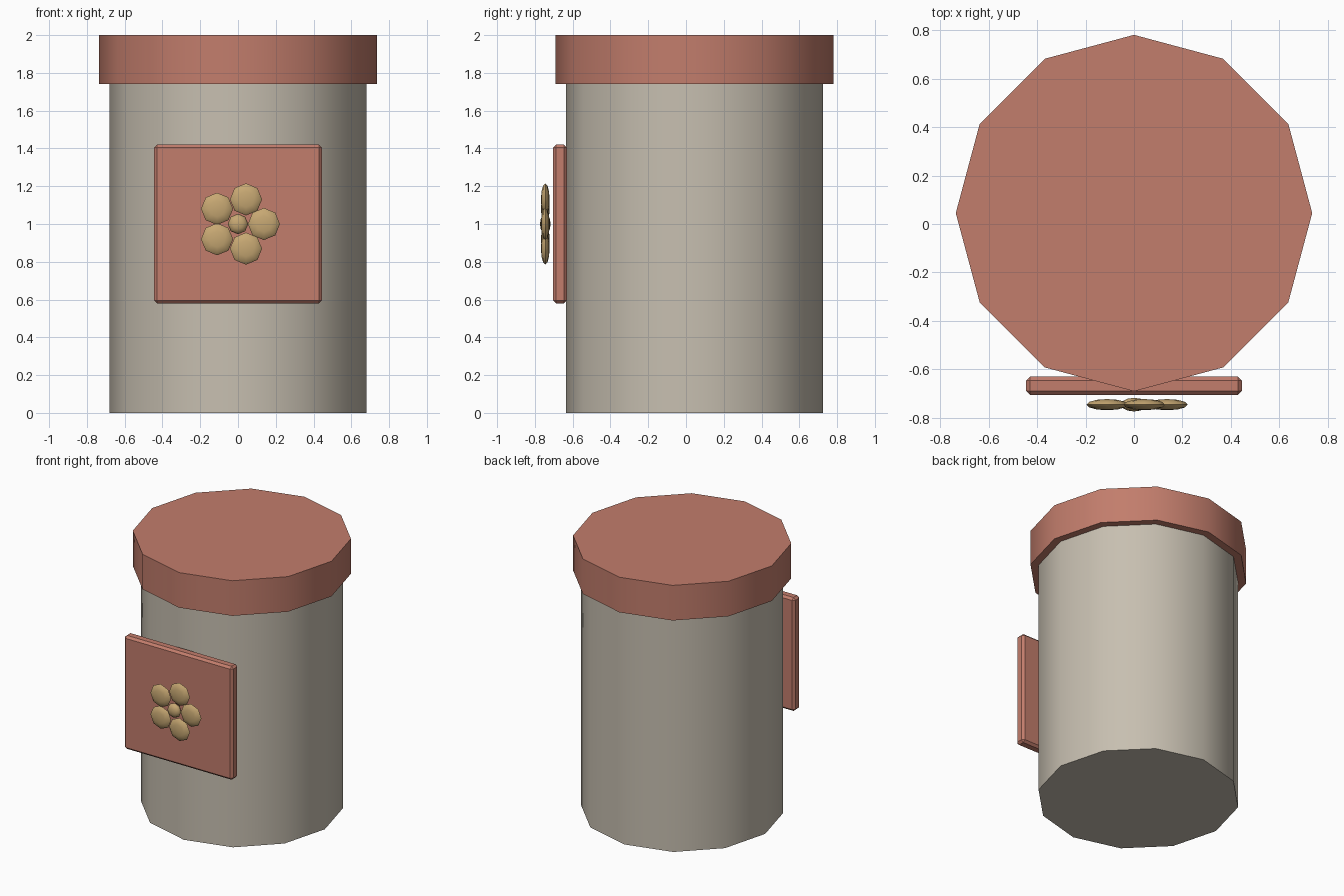
import bpy, math

if "Cube" in bpy.data.objects:
    bpy.data.objects.remove(bpy.data.objects["Cube"])


def material(name, colour):
    m = bpy.data.materials.new(name)
    m.diffuse_color = (*colour, 1)
    m.use_nodes = True
    m.node_tree.nodes["Principled BSDF"].inputs["Base Color"].default_value = m.diffuse_color
    return m


terracotta = material("terracotta", (0.54, 0.205, 0.15))
stone = material("warm_grey", (0.57, 0.52, 0.435))
gold = material("dull_gold", (0.57, 0.39, 0.17))
CY = 0.045  # depth of the jar axis


def finish(name, mat, angle=None):
    ob = bpy.context.object
    ob.name = name
    ob.data.materials.append(mat)
    bpy.ops.object.transform_apply(location=False, rotation=True, scale=True)
    if angle:
        bpy.ops.object.shade_smooth_by_angle(angle=math.radians(angle))
    return ob


def drum(name, radius, z0, z1, mat):
    bpy.ops.mesh.primitive_cylinder_add(
        vertices=12, radius=radius, depth=z1 - z0, location=(0, CY, (z0 + z1) / 2))
    return finish(name, mat, 40)


def bead(name, x, z, radius, half_depth):
    # flattened sphere with its poles facing front and back
    bpy.ops.mesh.primitive_uv_sphere_add(
        segments=8, ring_count=6, radius=1, location=(x, -0.745, z),
        rotation=(math.pi / 2, 0, 0))
    bpy.context.object.scale = (radius, radius, half_depth)
    return finish(name, gold, 60)


# Jar body and overhanging lid
drum("body", 0.68, 0, 1.74, stone)
drum("lid", 0.735, 1.74, 2.0, terracotta)

# Front plaque with chamfered edges
bpy.ops.mesh.primitive_cube_add(size=1, location=(0, -0.667, 1.0))
bpy.context.object.scale = (0.89, 0.075, 0.84)
plaque = finish("plaque", terracotta)
bevel = plaque.modifiers.new("chamfer", 'BEVEL')
bevel.width = 0.016
bevel.segments = 1

# Flower emblem: five petals around a centre
bead("flower_centre", 0, 1.0, 0.054, 0.028)
for i in range(5):
    a = math.tau * i / 5
    bead(f"petal_{i + 1}", 0.137 * math.cos(a), 1.0 + 0.137 * math.sin(a), 0.085, 0.023)
